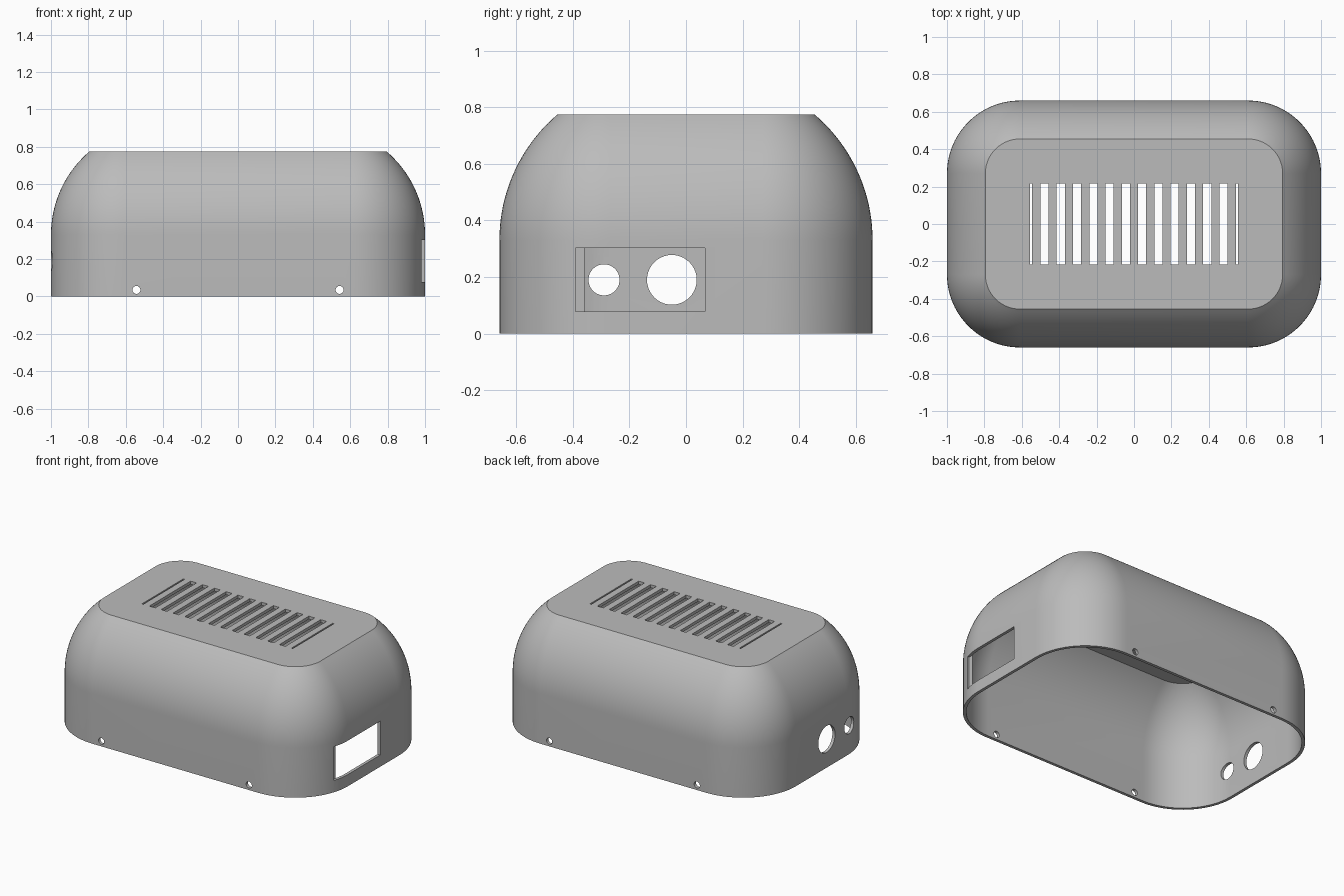
import bpy, bmesh, math
from mathutils import Matrix

cube = bpy.data.objects.get("Cube")
if cube:
    bpy.data.objects.remove(cube, do_unlink=True)

HALF_X, HALF_Y, HEIGHT, WALL = 1.0, 0.66, 0.775, 0.02
CORNER = 0.39               # plan corner radius
SHOULDER, ARC = 0.33, 0.585  # start height and radius of the side curve
STEPS, CORNER_STEPS = 20, 20

grey = bpy.data.materials.new("Plain grey")
grey.use_nodes = True
colour = (0.5, 0.5, 0.5, 1)
grey.diffuse_color = colour
grey.node_tree.nodes["Principled BSDF"].inputs["Base Color"].default_value = colour


def make_object(name, bm):
    bmesh.ops.recalc_face_normals(bm, faces=bm.faces)
    mesh = bpy.data.meshes.new(name)
    bm.to_mesh(mesh)
    bm.free()
    mesh.materials.append(grey)
    obj = bpy.data.objects.new(name, mesh)
    bpy.context.collection.objects.link(obj)
    return obj


def ring(bm, inset, z):
    """Rounded rectangle loop, pulled in from the outer plan."""
    r = CORNER - inset
    verts = []
    for q, (sx, sy) in enumerate([(1, 1), (-1, 1), (-1, -1), (1, -1)]):
        for i in range(CORNER_STEPS + 1):
            a = math.pi / 2 * (q + i / CORNER_STEPS)
            verts.append(bm.verts.new((sx * (HALF_X - CORNER) + r * math.cos(a),
                                       sy * (HALF_Y - CORNER) + r * math.sin(a), z)))
    return verts


def side_profile(offset):
    """Vertical wall followed by an arc that ends at the flat top."""
    radius = ARC - offset
    end = math.asin((HEIGHT - offset - SHOULDER) / radius)
    points = [(offset, 0)]
    for i in range(STEPS + 1):
        a = end * i / STEPS
        points.append((ARC - radius * math.cos(a), SHOULDER + radius * math.sin(a)))
    return points


# Hollow cover, open underneath
bm = bmesh.new()
outer = [ring(bm, *p) for p in side_profile(0)]
inner = [ring(bm, *p) for p in side_profile(WALL)]
loops = outer[::-1] + inner
for a, b in zip(loops, loops[1:]):
    for i in range(len(a)):
        j = (i + 1) % len(a)
        bm.faces.new((a[i], a[j], b[j], b[i]))
bm.faces.new(loops[0])
bm.faces.new(loops[-1])
cover = make_object("cover_shell", bm)

# Cutters for every opening
cut = bmesh.new()


def box(x0, x1, y0, y1, z0, z1):
    centre = Matrix.Translation(((x0 + x1) / 2, (y0 + y1) / 2, (z0 + z1) / 2))
    bmesh.ops.create_cube(cut, size=1, matrix=centre @ Matrix.Diagonal((x1 - x0, y1 - y0, z1 - z0, 1)))


def drill(x, y, z, radius, axis):
    turn = Matrix.Rotation(math.pi / 2, 4, axis)
    bmesh.ops.create_cone(cut, cap_ends=True, segments=40, radius1=radius, radius2=radius,
                          depth=0.3, matrix=Matrix.Translation((x, y, z)) @ turn)


# Vent slots, with a narrow slit at each end
PITCH = 0.087
for i in range(12):
    x = (i - 5.5) * PITCH
    box(x - PITCH / 4, x + PITCH / 4, -0.217, 0.217, 0.7, 0.85)
for x in (-0.55, 0.55):
    box(x - 0.005, x + 0.005, -0.217, 0.217, 0.7, 0.85)

# Side window, cable holes and screw holes
box(0.969, 1.1, -0.39, 0.067, 0.078, 0.303)
drill(-HALF_X, -0.29, 0.19, 0.055, 'Y')
drill(-HALF_X, -0.05, 0.19, 0.088, 'Y')
for x in (-0.543, 0.543):
    for y in (-HALF_Y, HALF_Y):
        drill(x, y, 0.035, 0.021, 'X')
cutter = make_object("opening_cutter", cut)
cutter.hide_render = True

# Cut the openings and keep the result
mod = cover.modifiers.new("Openings", 'BOOLEAN')
mod.operation = 'DIFFERENCE'
mod.solver = 'EXACT'
mod.object = cutter
bpy.ops.object.select_all(action='DESELECT')
cover.select_set(True)
bpy.context.view_layer.objects.active = cover
bpy.ops.object.modifier_apply(modifier=mod.name)
bpy.data.objects.remove(cutter, do_unlink=True)
bpy.ops.object.shade_smooth_by_angle(angle=math.radians(30))
